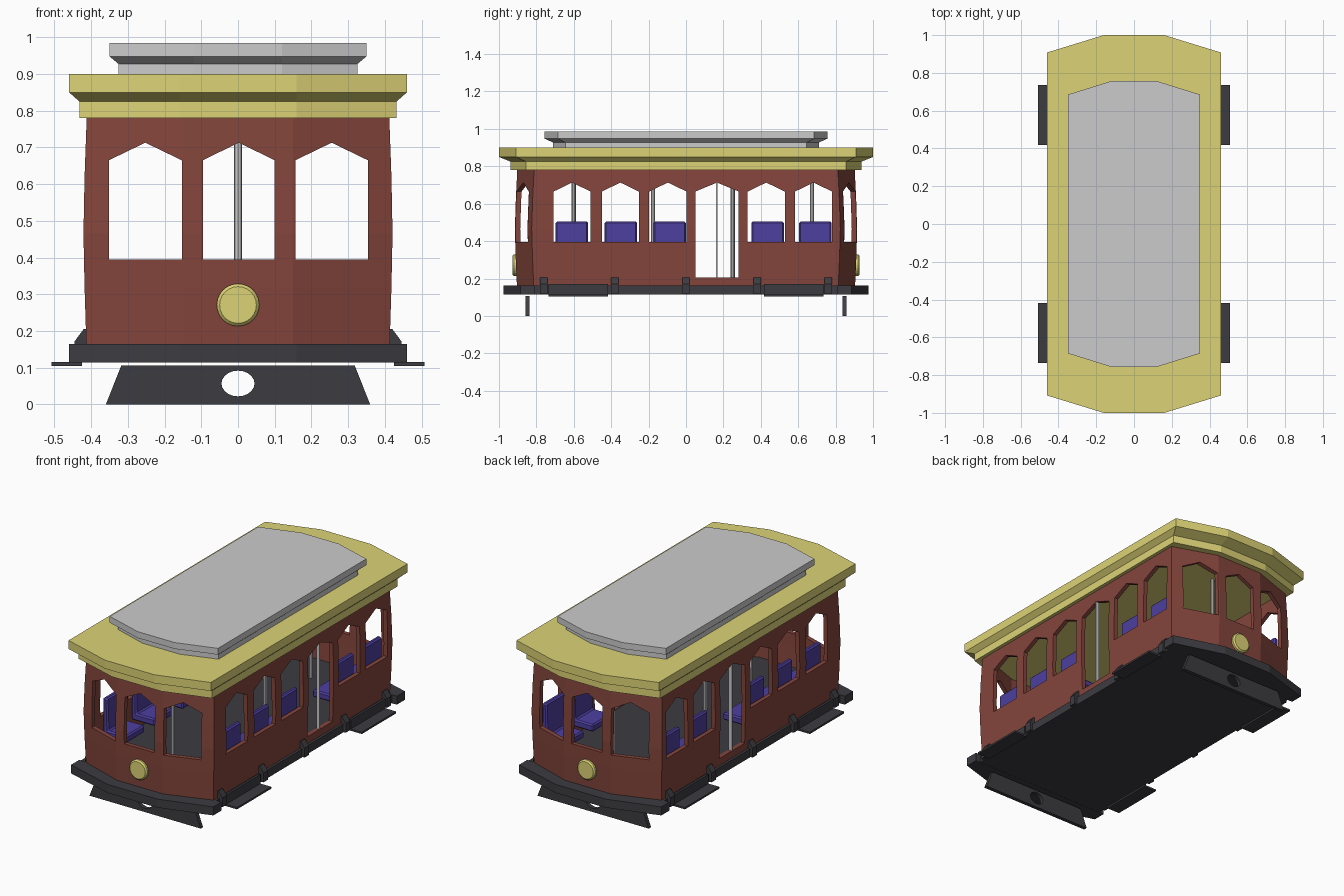
import bpy, bmesh, math
from mathutils import Vector

if "Cube" in bpy.data.objects:
    bpy.data.objects.remove(bpy.data.objects["Cube"])


def material(name, rgb):
    m = bpy.data.materials.new(name)
    m.diffuse_color = (*rgb, 1)
    m.use_nodes = True
    m.node_tree.nodes["Principled BSDF"].inputs["Base Color"].default_value = m.diffuse_color
    return m


RED = material("red_paint", (0.23, 0.06, 0.045))
YELLOW = material("yellow_paint", (0.72, 0.65, 0.18))
BLUE = material("blue_seat", (0.075, 0.05, 0.35))
DARK = material("dark_iron", (0.045, 0.045, 0.053))


def loft(bm, rings, ring_closed=False):
    """Skin a stack of equal rings, capped or joined end to end."""
    vs = [[bm.verts.new(p) for p in r] for r in rings]
    n = len(vs[0])
    pairs = list(zip(vs, vs[1:])) + ([(vs[-1], vs[0])] if ring_closed else [])
    for a, b in pairs:
        for i in range(n):
            j = (i + 1) % n
            bm.faces.new((a[i], a[j], b[j], b[i]))
    if not ring_closed:
        bm.faces.new(vs[0])
        bm.faces.new(vs[-1])


def prism(bm, pts, axis, a, b):
    place = {'x': lambda p, t: (t, p[0], p[1]),
             'y': lambda p, t: (p[0], t, p[1]),
             'z': lambda p, t: (p[0], p[1], t)}[axis]
    loft(bm, [[place(p, t) for p in pts] for t in (a, b)])


def box(bm, x0, x1, y0, y1, z0, z1):
    prism(bm, [(x0, y0), (x1, y0), (x1, y1), (x0, y1)], 'z', z0, z1)


def finish(bm, name, mat=None, bevel=0):
    bmesh.ops.recalc_face_normals(bm, faces=bm.faces)
    me = bpy.data.meshes.new(name)
    bm.to_mesh(me)
    bm.free()
    ob = bpy.data.objects.new(name, me)
    bpy.context.collection.objects.link(ob)
    if mat:
        me.materials.append(mat)
    if bevel:
        mod = ob.modifiers.new("bevel", 'BEVEL')
        mod.width, mod.segments = bevel, 1
    return ob


def cut(ob, cutter):
    mod = ob.modifiers.new("cut", 'BOOLEAN')
    mod.operation, mod.solver, mod.object = 'DIFFERENCE', 'EXACT', cutter
    bpy.context.view_layer.objects.active = ob
    bpy.ops.object.modifier_apply(modifier=mod.name)
    bpy.data.objects.remove(cutter)


def plan(hx, cy, cx, ey, z):
    """Eight-sided car outline: straight sides, three-facet ends."""
    q = [(hx, -cy), (hx, cy), (cx, ey), (-cx, ey),
         (-hx, cy), (-hx, -cy), (-cx, -ey), (cx, -ey)]
    return [(x, y, z) for x, y in q]


def ellipse(rx, rz, cz, n):
    return [(rx * math.cos(2 * math.pi * i / n), cz + rz * math.sin(2 * math.pi * i / n))
            for i in range(n)]


def arch(a, b, sill=0.395):
    return [(a, sill), (b, sill), (b, 0.665), ((a + b) / 2, 0.713), (a, 0.665)]


# body shell, slightly bulged at the waist
levels = [(0.16, 0.413, 0.904), (0.32, 0.418, 0.911), (0.465, 0.421, 0.915),
          (0.62, 0.418, 0.910), (0.785, 0.412, 0.902)]
outer = [plan(w, e - 0.09, 0.15, e, z) for z, w, e in levels]
inner = [plan(w - 0.025, e - 0.11, 0.145, e - 0.025, z) for z, w, e in reversed(levels)]
bm = bmesh.new()
loft(bm, outer + inner, ring_closed=True)
body = finish(bm, "body_shell", RED)

# side windows and doorway, then end windows
bm = bmesh.new()
for a, b in [(-0.708, -0.51), (-0.45, -0.252), (-0.197, 0.003), (0.33, 0.528), (0.583, 0.781)]:
    prism(bm, arch(a, b), 'x', -0.6, 0.6)
prism(bm, arch(0.05, 0.282, 0.205), 'x', -0.6, 0.6)
cut(body, finish(bm, "side_opening_cutter"))
bm = bmesh.new()
for a, b in [(-0.352, -0.153), (-0.096, 0.1), (0.156, 0.354)]:
    prism(bm, arch(a, b), 'y', -1.1, 1.1)
cut(body, finish(bm, "end_opening_cutter"))

# main roof with coved cornice
bm = bmesh.new()
loft(bm, [plan(w, c, 0.16, e, z) for z, w, c, e in
          [(0.78, 0.432, 0.855, 0.938), (0.825, 0.432, 0.855, 0.938),
           (0.85, 0.46, 0.908, 1.0), (0.9, 0.46, 0.908, 1.0)]])
finish(bm, "main_roof", YELLOW)

# raised upper roof
bm = bmesh.new()
loft(bm, [plan(w, c, 0.12, e, z) for z, w, c, e in
          [(0.898, 0.326, 0.645, 0.712), (0.928, 0.326, 0.645, 0.712),
           (0.948, 0.35, 0.685, 0.757), (0.985, 0.35, 0.685, 0.757)]])
finish(bm, "upper_roof")

# chassis with raised interior floor
bm = bmesh.new()
loft(bm, [plan(0.428, 0.83, 0.155, 0.925, z) for z in (0.115, 0.163)])
finish(bm, "chassis", DARK)
bm = bmesh.new()
loft(bm, [plan(0.392, 0.80, 0.145, 0.885, z) for z in (0.15, 0.203)])
finish(bm, "interior_floor", DARK)

for s, end in ((-1, "front"), (1, "back")):
    # wrap-around bumper
    bm = bmesh.new()
    prism(bm, [(x, s * y) for x, y in
               [(-0.46, 0.81), (-0.46, 0.885), (-0.16, 0.975), (0.16, 0.975),
                (0.46, 0.885), (0.46, 0.81)]], 'z', 0.114, 0.164)
    finish(bm, end + "_bumper", DARK)

    # track guard with oval hole
    bm = bmesh.new()
    prism(bm, [(-0.36, 0), (0.36, 0), (0.318, 0.106), (-0.318, 0.106)], 'y', s * 0.836, s * 0.858)
    guard = finish(bm, end + "_track_guard", DARK)
    bm = bmesh.new()
    prism(bm, ellipse(0.045, 0.035, 0.057, 20), 'y', s * 0.7, s)
    cut(guard, finish(bm, "guard_hole_cutter"))

    # headlight
    bm = bmesh.new()
    loft(bm, [[(x, s * y, z) for x, z in ellipse(r, r, 0.271, 24)]
              for y, r in [(0.89, 0.058), (0.92, 0.058), (0.928, 0.05)]])
    finish(bm, end + "_headlight", YELLOW)

for s, side in ((-1, "left"), (1, "right")):
    # sill brackets
    bm = bmesh.new()
    for y in (-0.76, -0.38, 0, 0.38, 0.76):
        prism(bm, [(s * x, z) for x, z in
                   [(0.40, 0.118), (0.445, 0.118), (0.445, 0.172), (0.42, 0.206), (0.40, 0.206)]],
              'y', y - 0.02, y + 0.02)
    finish(bm, side + "_sill_brackets", DARK)

    # step boards with hanging back plate
    bm = bmesh.new()
    for y0, y1 in ((-0.735, -0.418), (0.418, 0.735)):
        prism(bm, [(s * x, z) for x, z in
                   [(0.425, 0.105), (0.508, 0.105), (0.508, 0.116), (0.438, 0.116),
                    (0.438, 0.17), (0.425, 0.17)]], 'y', y0, y1)
    finish(bm, side + "_steps", DARK)

    # thin door post
    bm = bmesh.new()
    box(bm, s * 0.394, s * 0.414, 0.161, 0.168, 0.2, 0.72)
    finish(bm, side + "_door_post")

    # seats: back against the wall, cushion facing the aisle
    for i, y in enumerate((-0.61, -0.348, -0.088, 0.436, 0.692)):
        bm = bmesh.new()
        prism(bm, [(s * x, z) for x, z in
                   [(0.387, 0.275), (0.387, 0.505), (0.358, 0.505), (0.352, 0.318),
                    (0.235, 0.318), (0.235, 0.275)]], 'y', y - 0.087, y + 0.087)
        finish(bm, f"{side}_seat_{i + 1}", BLUE, bevel=0.008)

# aisle poles
for i, y in enumerate((-0.6, -0.177, 0.25, 0.673)):
    bm = bmesh.new()
    prism(bm, [(0.011 * math.cos(k * math.pi / 4), y + 0.011 * math.sin(k * math.pi / 4))
               for k in range(8)], 'z', 0.195, 0.79)
    finish(bm, f"aisle_pole_{i + 1}")
